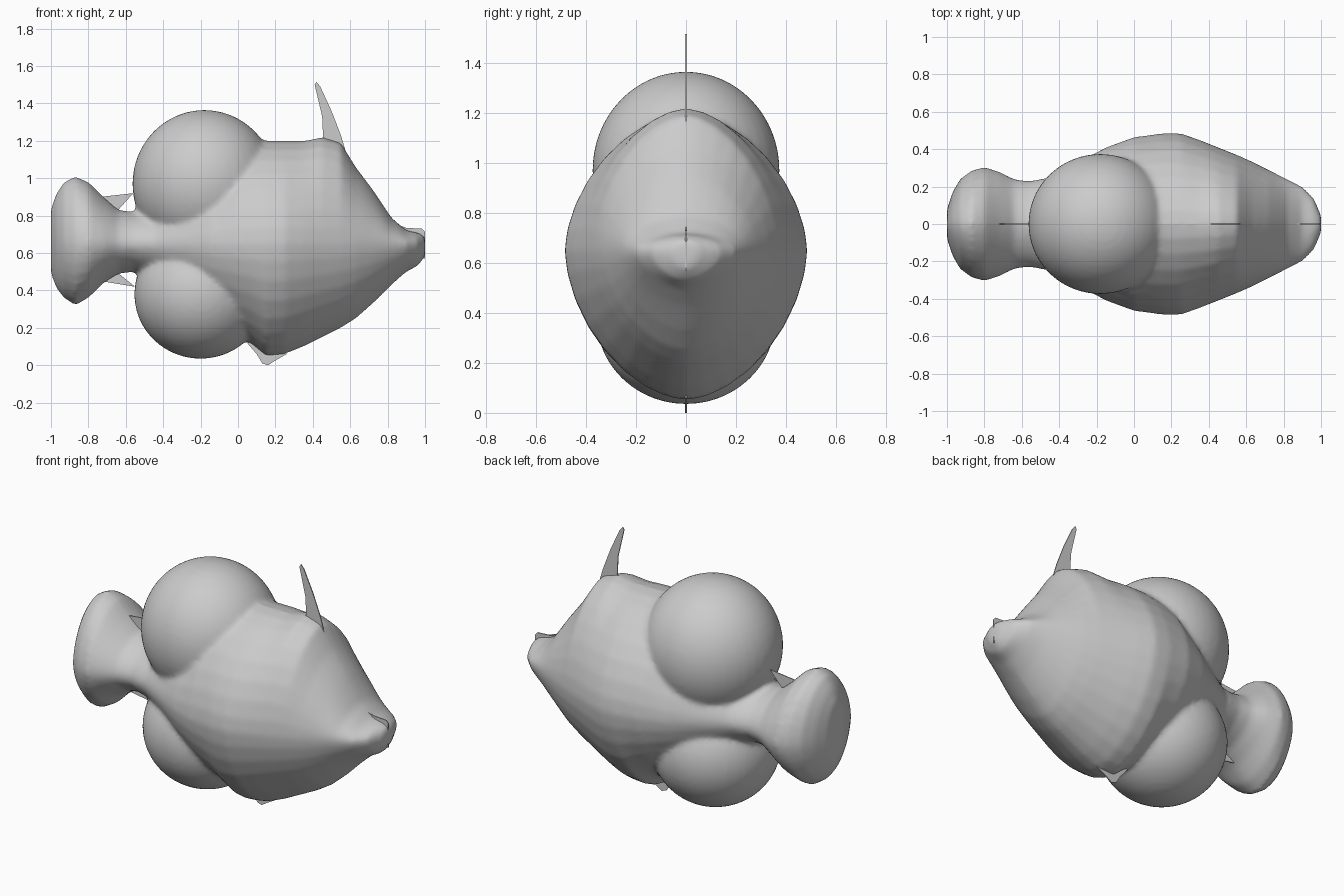
import bpy, bmesh
from math import cos, sin, pi
from mathutils import Matrix, Vector

if "Cube" in bpy.data.objects:
    bpy.data.objects.remove(bpy.data.objects["Cube"], do_unlink=True)

grey = bpy.data.materials.new("plain grey")
grey.use_nodes = True
grey.diffuse_color = (0.6, 0.6, 0.6, 1)
grey.node_tree.nodes["Principled BSDF"].inputs["Base Color"].default_value = grey.diffuse_color

MID = 0.65      # height of the ridge along each flank
SIDES = 32


def make_object(name, bm):
    bmesh.ops.recalc_face_normals(bm, faces=bm.faces)
    mesh = bpy.data.meshes.new(name)
    bm.to_mesh(mesh)
    bm.free()
    mesh.materials.append(grey)
    obj = bpy.data.objects.new(name, mesh)
    bpy.context.collection.objects.link(obj)
    return obj


def signed_power(value, exponent):
    return abs(value) ** exponent * (1 if value >= 0 else -1)


def add_loft(bm, stations, exponent):
    """Skin lens-shaped sections given as (x, half width, top, bottom)."""
    rings = []
    for x, width, top, bottom in stations:
        ring = []
        for i in range(SIDES):
            a = 2 * pi * i / SIDES
            rise = signed_power(sin(a), exponent)
            z = MID + rise * ((top - MID) if rise > 0 else (MID - bottom))
            ring.append(bm.verts.new((x, width * signed_power(cos(a), exponent), z)))
        rings.append(ring)
    for r, s in zip(rings, rings[1:]):
        for i in range(SIDES):
            j = (i + 1) % SIDES
            bm.faces.new((r[i], r[j], s[j], s[i]))
    bm.faces.new(rings[0])
    bm.faces.new(rings[-1])


def add_lobe(bm, centre, radii):
    """Puffed fin lobe as an ellipsoid."""
    shape = Matrix.Translation(centre) @ Matrix.Diagonal(Vector(radii).to_4d())
    bmesh.ops.create_uvsphere(bm, u_segments=40, v_segments=24, radius=1, matrix=shape)


def make_plate(name, outline, thickness=0.006):
    """Thin fin plate standing on the centre plane."""
    bm = bmesh.new()
    face = bm.faces.new([bm.verts.new((x, -thickness / 2, z)) for x, z in outline])
    extruded = bmesh.ops.extrude_face_region(bm, geom=[face])["geom"]
    moved = [v for v in extruded if isinstance(v, bmesh.types.BMVert)]
    bmesh.ops.translate(bm, verts=moved, vec=(0, thickness, 0))
    return make_object(name, bm)


# Tail, waist, trunk and snout, from the back end to the nose
stations = [
    (-1, .08, .84, .49), (-.97, .17, .92, .41), (-.93, .24, .98, .36),
    (-.87, .285, 1.01, .32), (-.8, .305, .98, .36), (-.72, .28, .9, .44),
    (-.64, .24, .83, .49), (-.56, .23, .82, .5), (-.45, .25, .83, .47),
    (-.3, .33, .92, .38), (-.15, .41, 1.05, .26), (0, .465, 1.18, .16),
    (.08, .475, 1.2, .11), (.15, .485, 1.2, .05), (.25, .485, 1.2, .06),
    (.35, .45, 1.2, .1), (.45, .41, 1.22, .15), (.55, .37, 1.19, .2),
    (.63, .335, 1.06, .25), (.72, .29, .94, .33), (.82, .24, .79, .43),
    (.9, .2, .72, .5), (.96, .14, .71, .53), (1, .05, .69, .58),
]
bm = bmesh.new()
add_loft(bm, stations, 1.15)

# Back fin lobe and belly fin lobe
add_lobe(bm, (-.18, 0, .97), (.385, .375, .395))
add_lobe(bm, (-.2, 0, .38), (.355, .36, .345))
body = make_object("body", bm)

# Melt the overlapping volumes into one soft skin
remesh = body.modifiers.new("skin", 'REMESH')
remesh.mode = 'VOXEL'
remesh.voxel_size = 0.015
remesh.use_smooth_shade = True
smooth = body.modifiers.new("soften", 'SMOOTH')
smooth.factor = 0.5
smooth.iterations = 8

# Thin fins on the centre plane
make_plate("back_spine", [(.41, 1.5), (.42, 1.515), (.44, 1.49), (.5, 1.36), (.55, 1.23),
                          (.58, 1.13), (.5, 1.1), (.4, 1.18), (.455, 1.22), (.45, 1.33)])
make_plate("belly_spine", [(.04, .13), (.1, .06), (.13, .01), (.16, 0), (.19, .02),
                           (.26, .06), (.26, .13)])
make_plate("snout_ridge", [(.86, .75), (.9, .735), (.985, .73), (1, .715), (1, .57), (.86, .6)])
make_plate("upper_tail_web", [(-.74, .9), (-.56, .92), (-.65, .82)])
make_plate("lower_tail_web", [(-.73, .45), (-.55, .42), (-.65, .5)])
